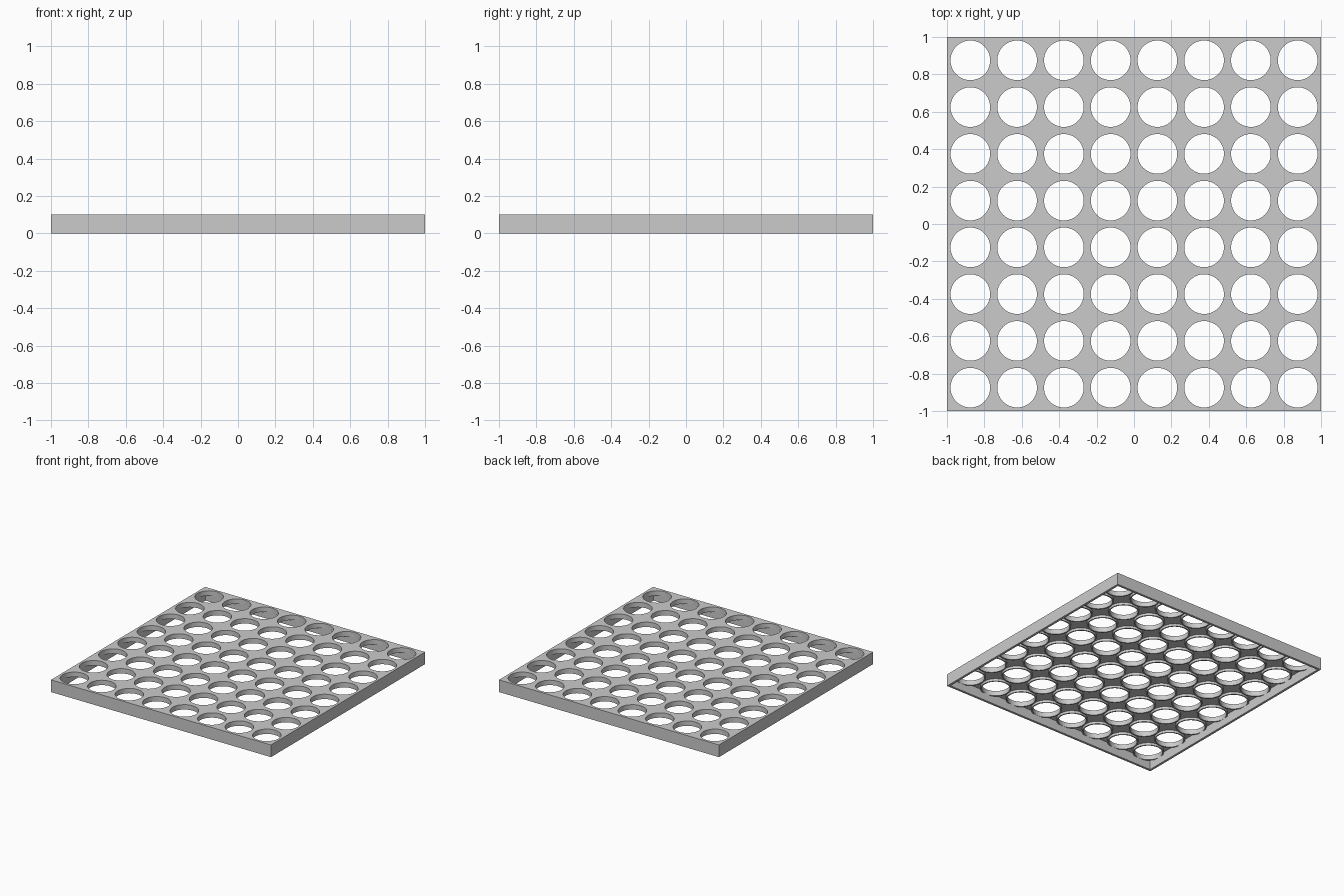
import bpy
import bmesh
from math import cos, sin, tau

cube = bpy.data.objects.get("Cube")
if cube:
    bpy.data.objects.remove(cube, do_unlink=True)

GRID = 8                 # holes per side
PITCH = 2 / GRID
TOP, UNDER, COLLAR_END = 0.10, 0.08, 0.06
HOLE_R, COLLAR_R = 0.106, 0.116
WALL_IN = 0.981
SEGMENTS = 48

grey = bpy.data.materials.new("plain grey")
grey.use_nodes = True
colour = (0.6, 0.6, 0.6, 1)
grey.diffuse_color = colour
grey.node_tree.nodes["Principled BSDF"].inputs["Base Color"].default_value = colour


def ring(bm, size, z, square=False):
    """Closed loop of vertices, round or square."""
    verts = []
    for i in range(SEGMENTS):
        c, s = cos(tau * i / SEGMENTS), sin(tau * i / SEGMENTS)
        r = size / max(abs(c), abs(s)) if square else size
        verts.append(bm.verts.new((r * c, r * s, z)))
    return verts


def loft(name, sections):
    """Join successive loops with quads and make an object."""
    bm = bmesh.new()
    loops = [ring(bm, *section) for section in sections]
    for a, b in zip(loops, loops[1:]):
        for i in range(SEGMENTS):
            j = (i + 1) % SEGMENTS
            bm.faces.new((a[i], a[j], b[j], b[i]))
    mesh = bpy.data.meshes.new(name)
    bm.to_mesh(mesh)
    bm.free()
    mesh.materials.append(grey)
    obj = bpy.data.objects.new(name, mesh)
    bpy.context.collection.objects.link(obj)
    bpy.ops.object.select_all(action='DESELECT')
    obj.select_set(True)
    bpy.context.view_layer.objects.active = obj
    bpy.ops.object.shade_smooth_by_angle()
    return obj


# Perforated top: one tile with a hanging collar, repeated over the grid
plate = loft("perforated_plate", [
    (PITCH / 2, TOP, True),
    (HOLE_R, TOP),
    (HOLE_R, COLLAR_END),
    (COLLAR_R, COLLAR_END),
    (COLLAR_R, UNDER),
    (PITCH / 2, UNDER, True),
])
start = -1 + PITCH / 2
plate.location = (start, start, 0)
for axis in range(2):
    array = plate.modifiers.new("repeat", 'ARRAY')
    array.count = GRID
    array.use_relative_offset = False
    array.use_constant_offset = True
    offset = [0, 0, 0]
    offset[axis] = PITCH
    array.constant_offset_displace = offset
    array.use_merge_vertices = True
    array.merge_threshold = 0.0005

# Thin outer skirt, open below
loft("outer_skirt", [
    (WALL_IN, UNDER, True),
    (WALL_IN, 0, True),
    (1, 0, True),
    (1, TOP, True),
])
